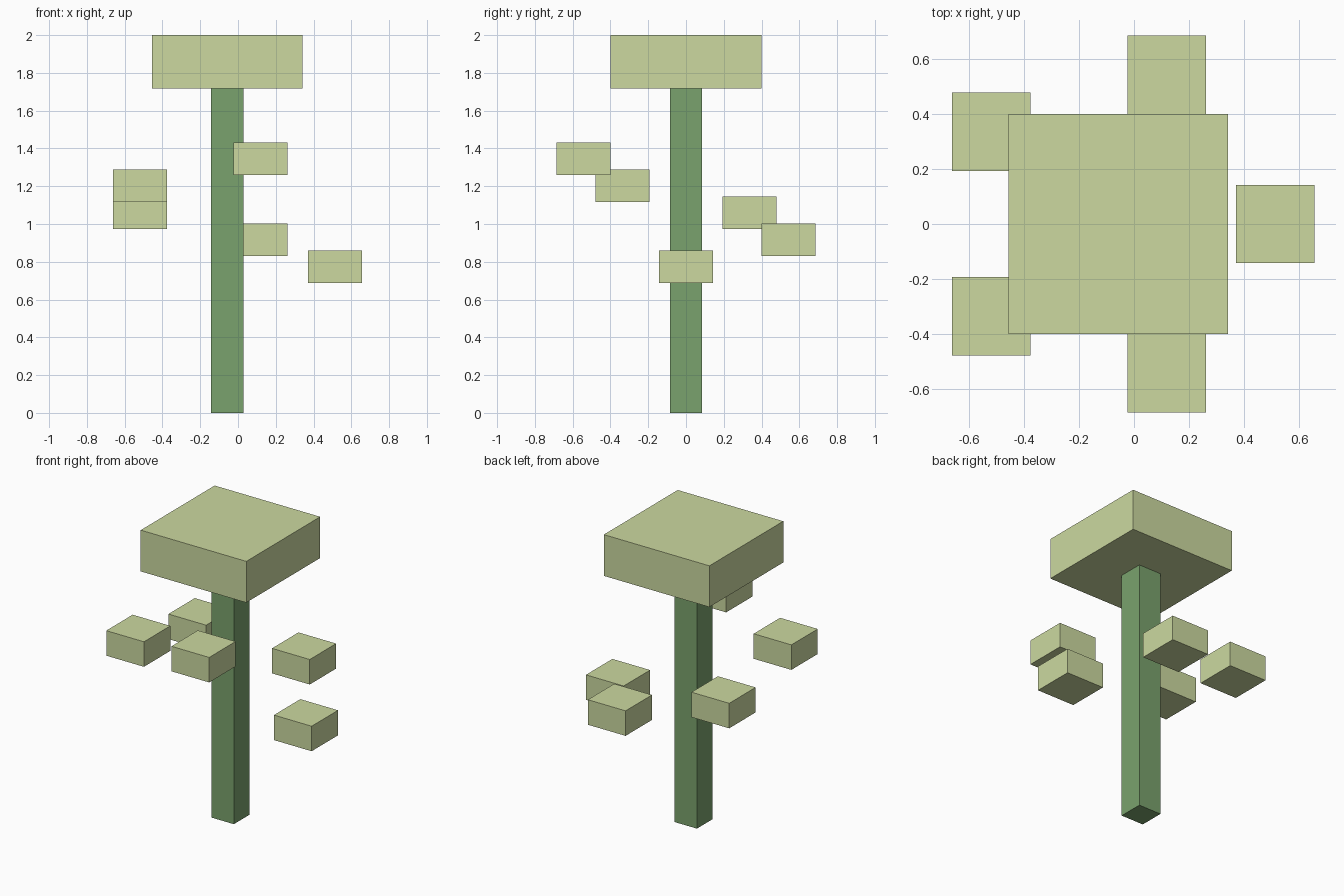
import bpy
import math

if "Cube" in bpy.data.objects:
    bpy.data.objects.remove(bpy.data.objects["Cube"])

TRUNK_X = -0.057   # trunk axis, also the centre of the leaf spiral


def material(name, rgb):
    mat = bpy.data.materials.new(name)
    mat.diffuse_color = (*rgb, 1.0)
    mat.use_nodes = True
    mat.node_tree.nodes["Principled BSDF"].inputs["Base Color"].default_value = mat.diffuse_color
    return mat


def block(name, centre, size, mat):
    bpy.ops.mesh.primitive_cube_add(size=1, location=centre)
    obj = bpy.context.object
    obj.name = name
    obj.scale = size
    bpy.ops.object.transform_apply(location=False, rotation=False, scale=True)
    obj.data.materials.append(mat)
    return obj


bark = material("trunk_green", (0.195, 0.361, 0.153))
foliage = material("leaf_green", (0.604, 0.694, 0.352))

# Trunk and canopy
block("trunk", (TRUNK_X, 0, 0.859), (0.17, 0.17, 1.718), bark)
block("canopy", (TRUNK_X, 0, 1.859), (0.798, 0.798, 0.282), foliage)

# Five floating leaf blocks climbing in a spiral around the trunk
for i in range(5):
    angle = i * math.tau / 5
    centre = (TRUNK_X + 0.571 * math.cos(angle),
              0.571 * math.sin(angle),
              0.774 + 0.143 * i)
    block(f"leaf_block_{i + 1}", centre, (0.285, 0.285, 0.171), foliage)
